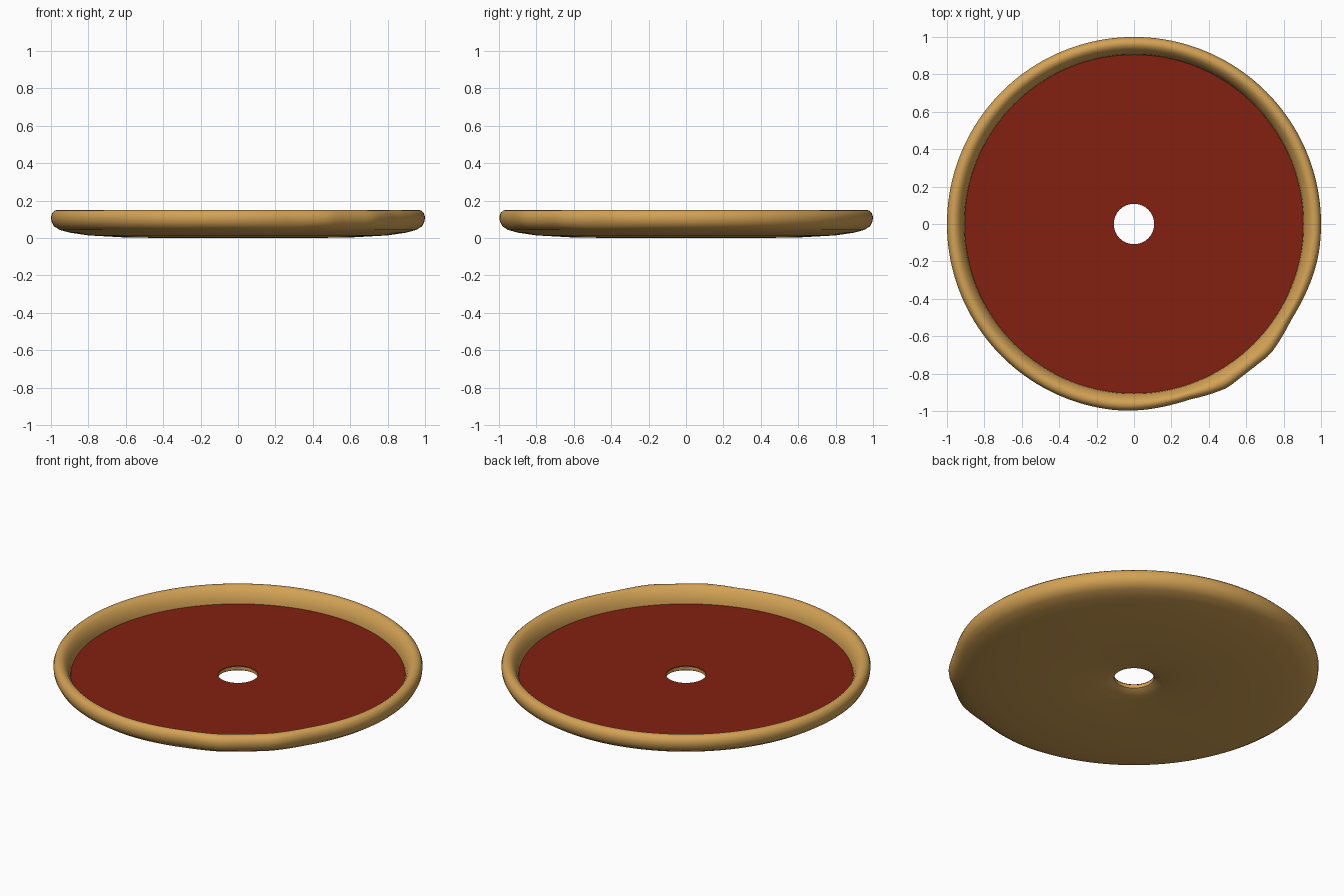
import bpy, bmesh, math

if "Cube" in bpy.data.objects:
    bpy.data.objects.remove(bpy.data.objects["Cube"])

SEG = 160


def material(name, rgb):
    m = bpy.data.materials.new(name)
    m.diffuse_color = (*rgb, 1)
    m.use_nodes = True
    m.node_tree.nodes["Principled BSDF"].inputs["Base Color"].default_value = m.diffuse_color
    return m


def edge_shape(deg):
    """Radius factor of the outer edge: round, with a small flat-cut lip at -52 degrees."""
    d = abs((deg + 52 + 180) % 360 - 180)
    half, corner, dip = 8.0, 1.008, 0.985
    if d <= half:                                   # straight cut between the corners
        return corner * math.cos(math.radians(half)) / math.cos(math.radians(d))
    if d <= 20:
        return corner + (dip - corner) * (d - half) / (20 - half)
    if d <= 45:
        t = (d - 20) / 25
        return dip + (1 - dip) * t * t * (3 - 2 * t)
    return 1.0


def lathe(name, profile, mat, shaped=False, closed=False):
    bm = bmesh.new()
    rings = []
    for r, z, in profile:
        ring = []
        for i in range(SEG):
            a = 360 * i / SEG
            w = min(1, max(0, (r - 0.93) / 0.05)) if shaped else 0
            k = r * (1 + (edge_shape(a) - 1) * w)
            ring.append(bm.verts.new((k * math.cos(math.radians(a)),
                                      k * math.sin(math.radians(a)), z)))
        rings.append(ring)
    pairs = list(zip(rings, rings[1:]))
    if closed:
        pairs.append((rings[-1], rings[0]))
    for a, b in pairs:
        for i in range(SEG):
            j = (i + 1) % SEG
            bm.faces.new((a[i], a[j], b[j], b[i]))
    bmesh.ops.recalc_face_normals(bm, faces=bm.faces)
    me = bpy.data.meshes.new(name)
    bm.to_mesh(me)
    bm.free()
    me.materials.append(mat)
    ob = bpy.data.objects.new(name, me)
    bpy.context.collection.objects.link(ob)
    bpy.context.view_layer.objects.active = ob
    ob.select_set(True)
    bpy.ops.object.shade_smooth_by_angle(angle=math.radians(35))
    ob.select_set(False)
    return ob


tan = material("tan clay", (0.65, 0.36, 0.09))
red = material("dark red", (0.23, 0.015, 0.005))

# Dish body: hole wall, floor, rolled rim, rounded underside
body = [(0.108, 0.056), (0.905, 0.056), (0.909, 0.085), (0.922, 0.115), (0.938, 0.137),
        (0.953, 0.148), (0.966, 0.15), (0.98, 0.147), (0.993, 0.135), (1.0, 0.113),
        (0.997, 0.088), (0.984, 0.063), (0.955, 0.044), (0.9, 0.029), (0.8, 0.014),
        (0.62, 0.004), (0.4, 0.0), (0.24, 0.008), (0.16, 0.018), (0.125, 0.027), (0.108, 0.037)]
lathe("dish_body", body, tan, shaped=True, closed=True)

# Red floor plate with the centre hole
plate = [(0.108, 0.0565), (0.108, 0.06), (0.905, 0.06), (0.905, 0.0565)]
lathe("red_floor", plate, red, closed=True)
